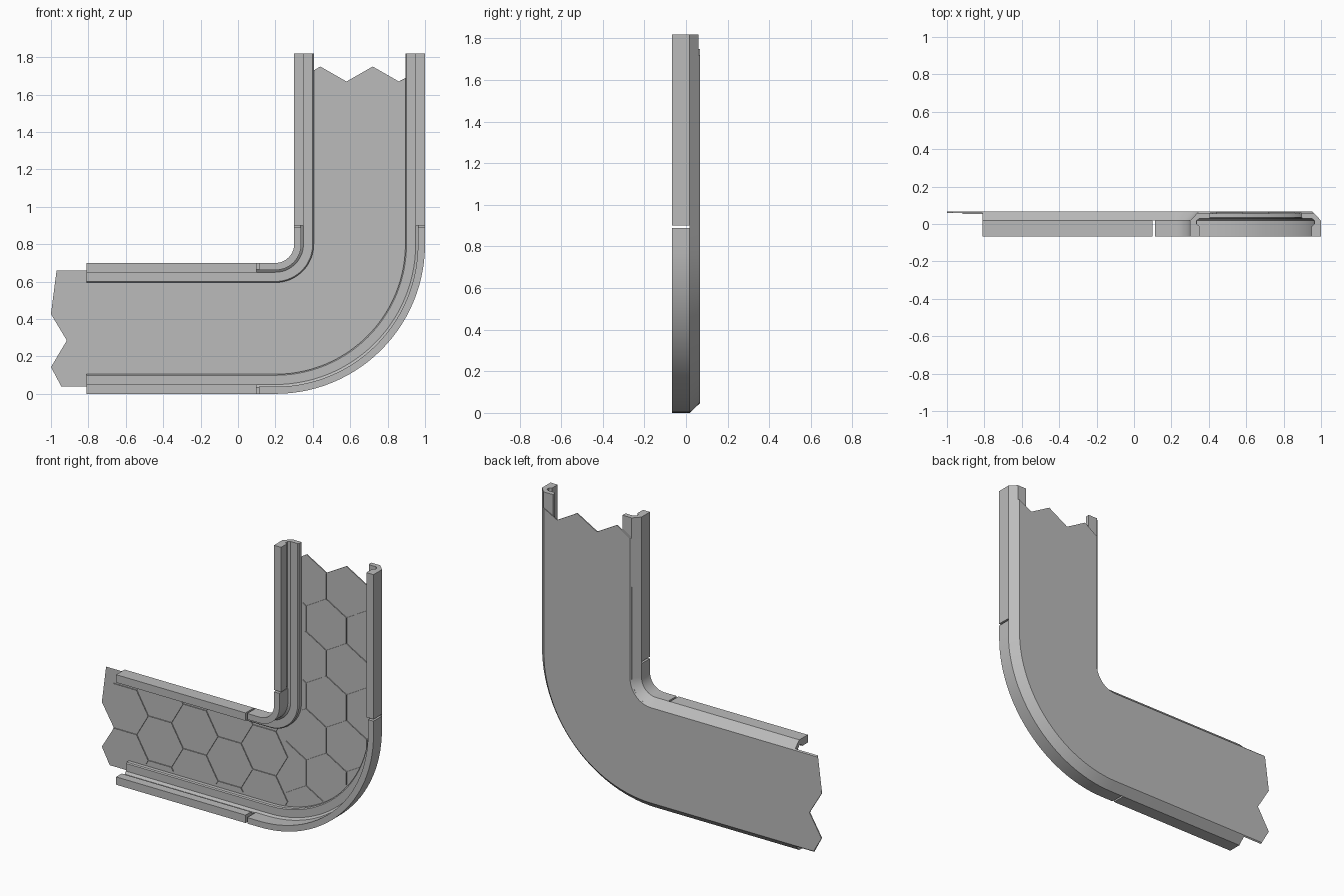
import bpy, bmesh, math
from mathutils import Vector

cube = bpy.data.objects.get("Cube")
if cube:
    bpy.data.objects.remove(cube, do_unlink=True)

grey = bpy.data.materials.new("plain_grey")
grey.use_nodes = True
grey.diffuse_color = (0.5, 0.5, 0.5, 1)
grey.node_tree.nodes["Principled BSDF"].inputs["Base Color"].default_value = (0.5, 0.5, 0.5, 1)

CX, CZ = 0.2, 0.8           # centre of the bend
R_IN, R_OUT = 0.1, 0.8      # inner and outer radius of the track
X_END, Z_END = -0.81, 1.82  # rail ends
FRONT, FLOOR, BACK = -0.067, 0.06, 0.067
STEPS = 28


def finish(name, bm):
    bmesh.ops.recalc_face_normals(bm, faces=bm.faces[:])
    mesh = bpy.data.meshes.new(name)
    bm.to_mesh(mesh)
    bm.free()
    mesh.materials.append(grey)
    ob = bpy.data.objects.new(name, mesh)
    bpy.context.collection.objects.link(ob)
    bpy.ops.object.select_all(action='DESELECT')
    ob.select_set(True)
    bpy.context.view_layer.objects.active = ob
    bpy.ops.object.shade_smooth_by_angle(angle=math.radians(25))
    return ob


def bend(r):
    """Points of the quarter bend at radius r, in x and z."""
    angles = [-math.pi / 2 * (1 - i / STEPS) for i in range(STEPS + 1)]
    return [(CX + r * math.cos(a), CZ + r * math.sin(a)) for a in angles]


def low_run(x0, x1):
    return lambda r: [(x0, CZ - r), (x1, CZ - r)]


def high_run(z0, z1):
    return lambda r: [(CX + r, z0), (CX + r, z1)]


def bend_run(x0, z1):
    return lambda r: [(x0, CZ - r)] + bend(r) + [(CX + r, z1)]


def sweep(name, profile, path, radius):
    """Sweep a closed (depth, y) profile along a path."""
    bm = bmesh.new()
    rows = [[bm.verts.new((x, y, z)) for x, z in path(radius(d))] for d, y in profile]
    n = len(rows)
    for a, b in zip(rows, rows[1:] + rows[:1]):
        for i in range(len(a) - 1):
            bm.faces.new((a[i], a[i + 1], b[i + 1], b[i]))
    bm.faces.new([row[0] for row in rows])
    bm.faces.new([row[-1] for row in rows])
    return finish(name, bm)


# Rail profiles: depth from the track edge, then y
SEAT = 0.018
base = [(0, SEAT), (0.04, FLOOR), (0.105, FLOOR), (0.105, 0.036), (0.099, 0.03),
        (0.05, 0.03), (0.035, SEAT)]
hook = [(0, FRONT), (0, SEAT), (0.035, SEAT), (0.035, 0), (0.05, -0.012), (0.05, FRONT)]
curb = [(0, FRONT), (0, SEAT), (0.038, SEAT), (0.038, FRONT)]

sides = {"outer": lambda d: R_OUT - d, "inner": lambda d: R_IN + d}
for side, radius in sides.items():
    sweep(side + "_rail_base", base, bend_run(X_END, Z_END), radius)
    sweep(side + "_low_rail", hook, low_run(X_END, 0.1), radius)
    sweep(side + "_high_rail", hook, high_run(0.9, Z_END), radius)
    sweep(side + "_bend_rail", curb, bend_run(0.112, 0.888), radius)

# Back plate with zigzag ends and bevelled long edges
SIDE = 0.1633               # hexagon side
HALF = SIDE * math.sqrt(3) / 2


def plate_outline(d):
    top = [(CX + R_OUT - d, 1.72), (0.86, 1.67), (0.72, 1.75), (0.58, 1.67),
           (0.44, 1.75), (CX + R_IN + d, 1.69)]
    left = [(-0.97, CZ - R_IN - d), (-0.915, 0.57), (-1, 0.427), (-0.915, 0.285),
            (-1, 0.143), (-0.945, CZ - R_OUT + d)]
    return bend(R_OUT - d) + top + bend(R_IN + d)[::-1] + left


bm = bmesh.new()
rings = [[bm.verts.new((x, y, z)) for x, z in plate_outline(d)]
         for d, y in ((0.04, FLOOR), (0.047, BACK))]
count = len(rings[0])
for i in range(count):
    j = (i + 1) % count
    bm.faces.new((rings[0][i], rings[0][j], rings[1][j], rings[1][i]))
for ring in rings:
    bm.faces.new(ring)
bmesh.ops.triangulate(bm, faces=[f for f in bm.faces if len(f.verts) > 4])
finish("back_plate", bm)


# Fine hexagon ridges on the plate
def in_lane(p):
    x, z = p
    if x < CX:
        r = CZ - z
    elif z > CZ:
        r = x - CX
    else:
        r = math.hypot(x - CX, z - CZ)
    return R_IN + 0.105 < r < R_OUT - 0.105


def hex_edges(centre, upright):
    """Unique edges of a hexagon grid around a centre."""
    edges = {}
    for i in range(-8, 9):
        for j in range(-8, 9):
            c = Vector((i * 1.5 * SIDE, (2 * j + i % 2) * HALF))
            pts = [c + Vector((math.cos(k * math.pi / 3), math.sin(k * math.pi / 3))) * SIDE
                   for k in range(6)]
            for k in range(6):
                a, b = pts[k], pts[(k + 1) % 6]
                mid = (a + b) / 2
                edges[(round(mid.x, 3), round(mid.y, 3))] = (a, b)
    turn = (lambda v: Vector((v.y, v.x))) if upright else (lambda v: v)
    return [(turn(a) + centre, turn(b) + centre) for a, b in edges.values()]


def ridge(bm, a, b):
    across = (b - a).orthogonal().normalized() * 0.001
    corners = [a + across, b + across, b - across, a - across]
    low = [bm.verts.new((p.x, FLOOR, p.y)) for p in corners]
    high = [bm.verts.new((p.x, FLOOR - 0.006, p.y)) for p in corners]
    bm.faces.new(high)
    for i in range(4):
        j = (i + 1) % 4
        bm.faces.new((low[i], low[j], high[j], high[i]))


bm = bmesh.new()
PIECES = 6
for centre, upright in ((Vector((-0.345, 0.427)), False), (Vector((0.44, 1.587)), True)):
    for a, b in hex_edges(centre, upright):
        mid = (a + b) / 2
        if (mid.x > 0.3) != upright or mid.x < -0.9 or mid.y > 1.62:
            continue
        spots = [a.lerp(b, k / PIECES) for k in range(PIECES + 1)]
        inside = [p for p in spots if in_lane(p)]
        if len(inside) > 1:
            ridge(bm, inside[0], inside[-1])
finish("hexagon_ridges", bm)
